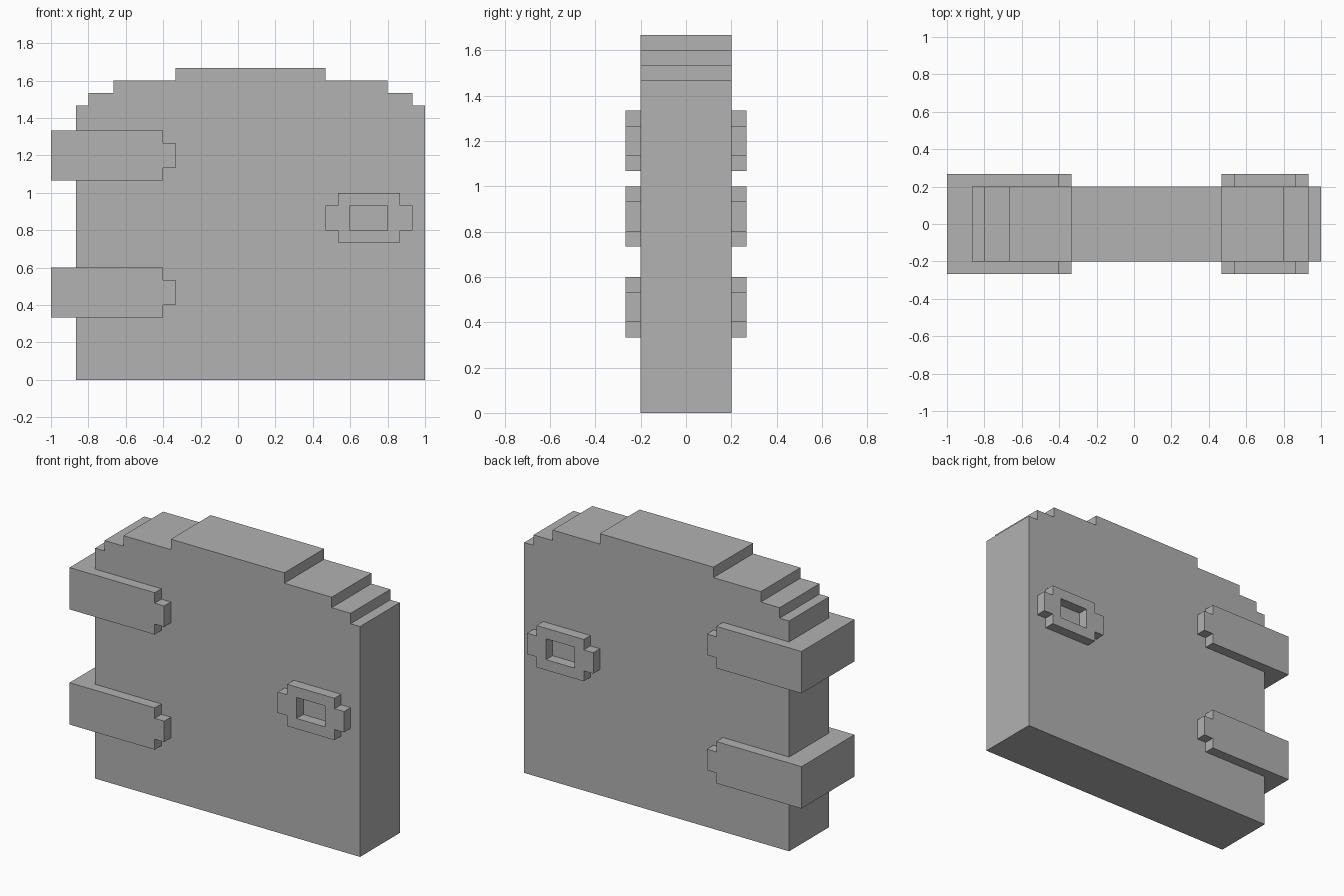
import bpy
import bmesh
import math
from mathutils import Vector

U = 1 / 15  # size of one block step

cube = bpy.data.objects.get("Cube")
if cube:
    bpy.data.objects.remove(cube, do_unlink=True)

grey = bpy.data.materials.new("plain grey")
grey.use_nodes = True
colour = (0.445, 0.445, 0.445, 1)
grey.diffuse_color = colour
grey.node_tree.nodes["Principled BSDF"].inputs["Base Color"].default_value = colour


def slab(name, outlines, y0, y1):
    """Extrude x-z outlines (the outer one, then any holes) from y0 to y1."""
    bm = bmesh.new()
    for outline in outlines:
        verts = [bm.verts.new((x * U, y0 * U, z * U)) for x, z in outline]
        for a, b in zip(verts, verts[1:] + verts[:1]):
            bm.edges.new((a, b))
    bmesh.ops.triangle_fill(bm, edges=bm.edges[:], use_beauty=True, normal=Vector((0, -1, 0)))
    front = bm.faces[:]
    ext = bmesh.ops.extrude_face_region(bm, geom=front, use_keep_orig=True)
    moved = [g for g in ext["geom"] if isinstance(g, bmesh.types.BMVert)]
    bmesh.ops.translate(bm, verts=moved, vec=(0, (y1 - y0) * U, 0))
    bmesh.ops.recalc_face_normals(bm, faces=bm.faces[:])
    bmesh.ops.dissolve_limit(bm, angle_limit=math.radians(1),
                             verts=bm.verts[:], edges=bm.edges[:])
    mesh = bpy.data.meshes.new(name)
    bm.to_mesh(mesh)
    bm.free()
    mesh.materials.append(grey)
    obj = bpy.data.objects.new(name, mesh)
    bpy.context.collection.objects.link(obj)
    return obj


def rect(x0, x1, z0, z1):
    return [(x0, z0), (x1, z0), (x1, z1), (x0, z1)]


# Door panel with a stepped arch along its top
steps = [(-13, 22), (-12, 23), (-10, 24), (-5, 25), (7, 24), (12, 23), (14, 22)]
ends = [x for x, _ in steps[1:]] + [15]
panel = [(15, 0), (-13, 0)]
for (x, z), end in zip(steps, ends):
    panel += [(x, z), (end, z)]
slab("door_panel", [panel], -3, 3)

# Hinge straps wrapping around the hinge side, each with a narrower tip
for name, z in (("lower_hinge", 5), ("upper_hinge", 16)):
    strap = [(-15, z), (-6, z), (-6, z + 1), (-5, z + 1),
             (-5, z + 3), (-6, z + 3), (-6, z + 4), (-15, z + 4)]
    slab(name, [strap], -4, 4)

# Ring handles on both faces
ring = [(8, 11), (13, 11), (13, 12), (14, 12), (14, 14), (13, 14),
        (13, 15), (8, 15), (8, 14), (7, 14), (7, 12), (8, 12)]
for name, y in (("front_handle", -4), ("back_handle", 3)):
    slab(name, [ring, rect(9, 12, 12, 14)], y, y + 1)
